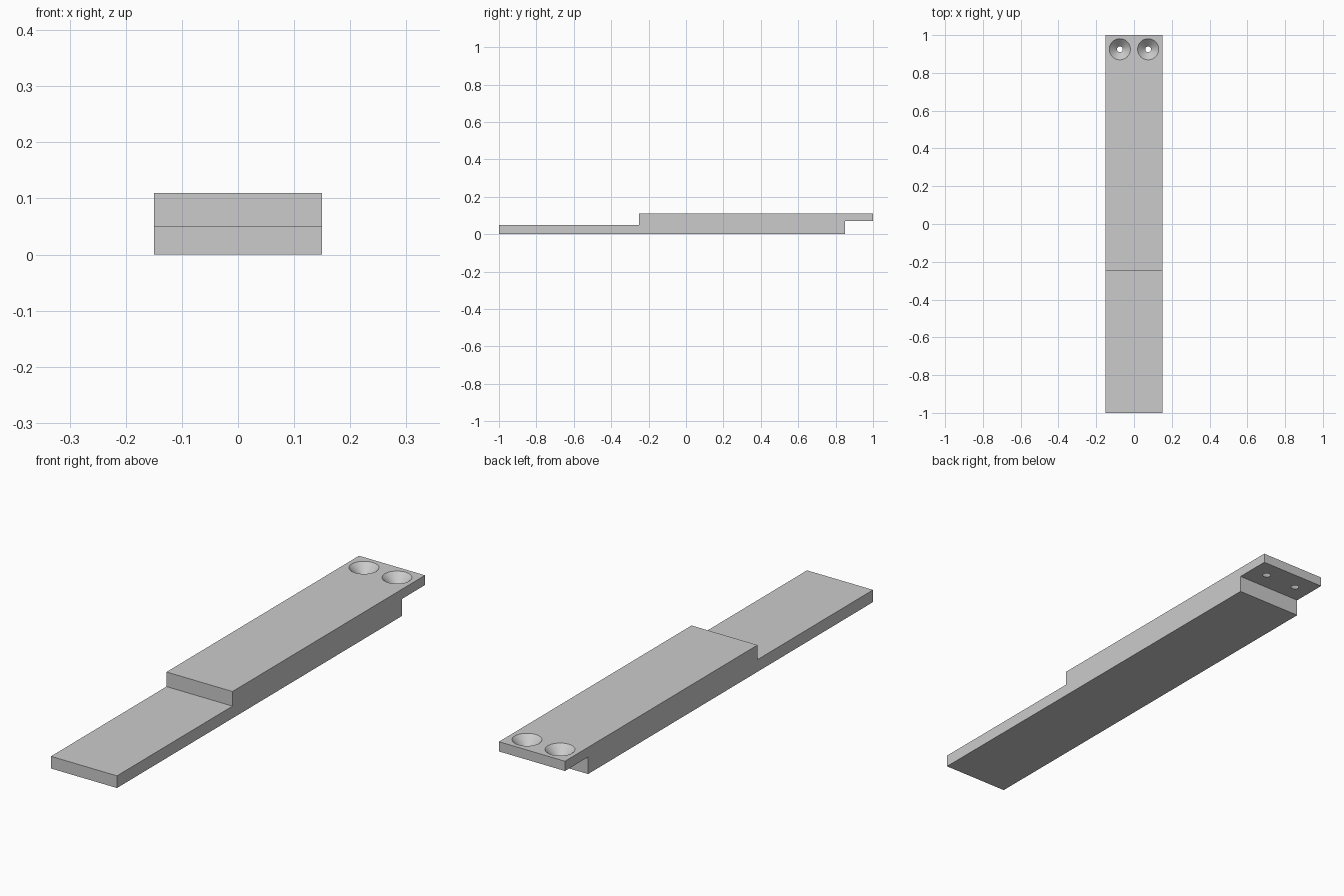
import bpy
import bmesh
from mathutils import Matrix

cube = bpy.data.objects.get("Cube")
if cube:
    bpy.data.objects.remove(cube, do_unlink=True)

grey = bpy.data.materials.new("plain grey")
grey.use_nodes = True
colour = (0.6, 0.6, 0.6, 1)
grey.diffuse_color = colour
grey.node_tree.nodes["Principled BSDF"].inputs["Base Color"].default_value = colour


def make_object(name, bm):
    bmesh.ops.recalc_face_normals(bm, faces=bm.faces)
    mesh = bpy.data.meshes.new(name)
    bm.to_mesh(mesh)
    bm.free()
    mesh.materials.append(grey)
    obj = bpy.data.objects.new(name, mesh)
    bpy.context.collection.objects.link(obj)
    return obj


# Stepped bar: side profile (y, z) extruded across the width
half_width = 0.15
profile = [(-1, 0), (0.85, 0), (0.85, 0.07), (1, 0.07),
           (1, 0.11), (-0.25, 0.11), (-0.25, 0.05), (-1, 0.05)]
bm = bmesh.new()
side = bm.faces.new([bm.verts.new((-half_width, y, z)) for y, z in profile])
extruded = bmesh.ops.extrude_face_region(bm, geom=[side])["geom"]
bmesh.ops.translate(bm, vec=(2 * half_width, 0, 0),
                    verts=[v for v in extruded if isinstance(v, bmesh.types.BMVert)])
bar = make_object("stepped_bar", bm)

# Conical cutters for the two countersunk screw holes, overshooting both faces
bm = bmesh.new()
for x in (-0.075, 0.075):
    bmesh.ops.create_cone(bm, cap_ends=True, segments=48, radius1=0.005, radius2=0.066,
                          depth=0.06, matrix=Matrix.Translation((x, 0.925, 0.09)))
cutter = make_object("screw_hole_cutter", bm)
cutter.hide_render = True

cut = bar.modifiers.new("screw holes", "BOOLEAN")
cut.operation = "DIFFERENCE"
cut.solver = "EXACT"
cut.object = cutter
bpy.context.view_layer.objects.active = bar
bar.select_set(True)
bpy.ops.object.modifier_apply(modifier=cut.name)
bpy.data.objects.remove(cutter, do_unlink=True)

# Smooth cone walls, sharp bar edges
bpy.ops.object.shade_smooth_by_angle()
